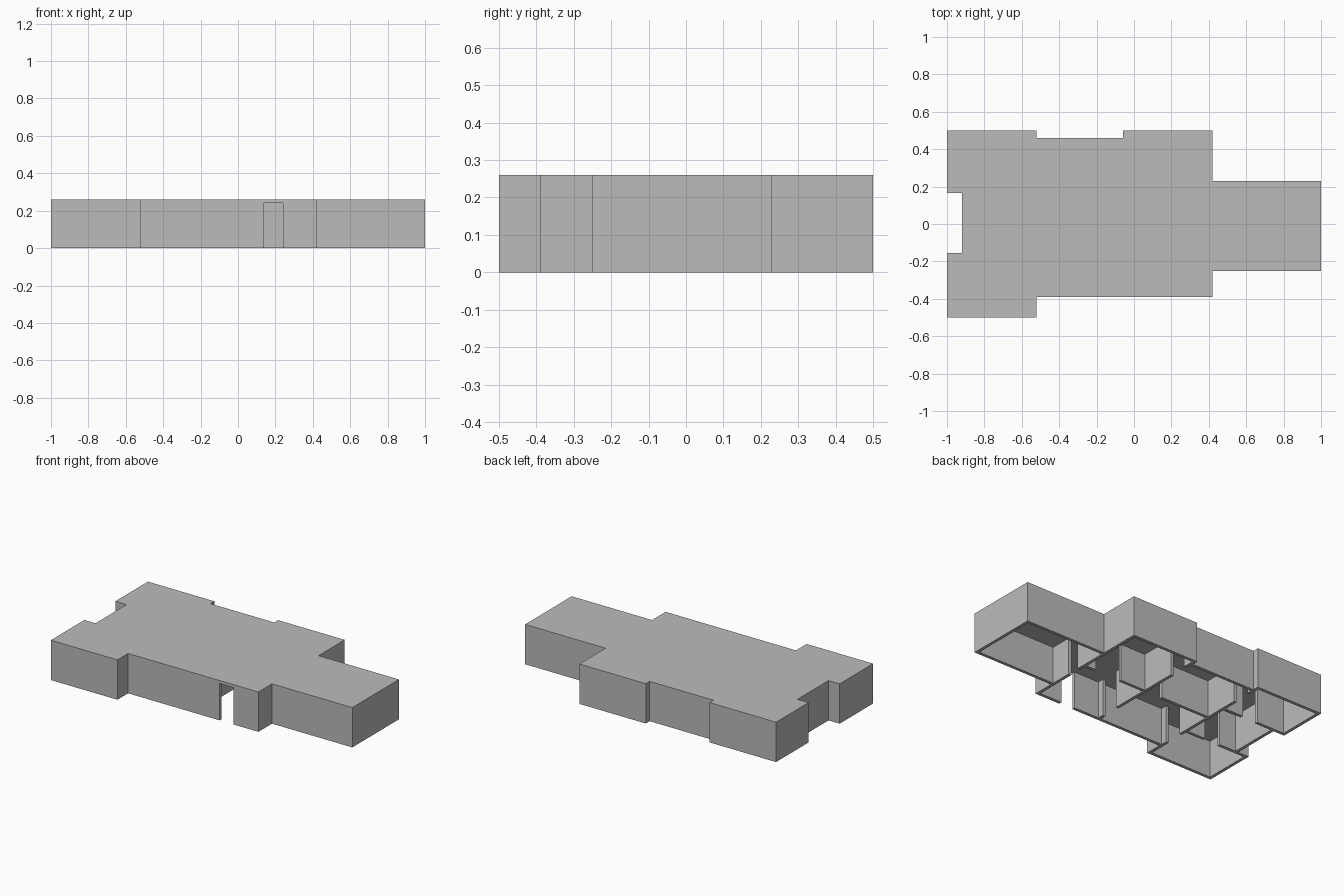
import bpy, bmesh

if "Cube" in bpy.data.objects:
    bpy.data.objects.remove(bpy.data.objects["Cube"])

H = 0.26          # full height
CEIL = 0.24       # underside of roof slab

grey = bpy.data.materials.new("plain_grey")
grey.diffuse_color = (0.5, 0.5, 0.5, 1)
grey.use_nodes = True
grey.node_tree.nodes["Principled BSDF"].inputs["Base Color"].default_value = grey.diffuse_color

# Building shell: footprint extruded to full height
outline = [(-1, -.5), (-.52, -.5), (-.52, -.39), (.42, -.39), (.42, -.25), (1, -.25),
           (1, .23), (.42, .23), (.42, .5), (-.06, .5), (-.06, .46), (-.52, .46),
           (-.52, .5), (-1, .5), (-1, .165), (-.92, .165), (-.92, -.155), (-1, -.155)]
bm = bmesh.new()
base = bm.faces.new([bm.verts.new((x, y, 0)) for x, y in outline])
ext = bmesh.ops.extrude_face_region(bm, geom=[base])
bmesh.ops.translate(bm, vec=(0, 0, H), verts=[v for v in ext["geom"] if isinstance(v, bmesh.types.BMVert)])
bmesh.ops.recalc_face_normals(bm, faces=bm.faces)
mesh = bpy.data.meshes.new("building_shell")
bm.to_mesh(mesh)
bm.free()
mesh.materials.append(grey)
shell = bpy.data.objects.new("building_shell", mesh)
bpy.context.collection.objects.link(shell)

# Rooms, open underneath: x0, x1, y0, y1
rooms = [(-.98, -.54, .185, .48),      # north-west room
         (-.98, -.54, -.48, -.175),    # south-west room
         (-.90, -.54, -.155, .165),    # west passage
         (-.52, -.06, .05, .44),       # middle north room
         (-.52, -.06, -.37, .03),      # middle south room
         (-.04, .40, .05, .48),        # north-east room
         (-.04, .40, -.37, .03),       # entrance hall
         (.42, .98, -.23, .21)]        # east room

# Doorways, cut through the walls up to the ceiling
doors = [(.14, .24, -.45, -.30),       # front entrance
         (.37, .45, -.09, -.01),       # hall to east room
         (.14, .33, 0, .08),           # hall to north-east room
         (-.17, -.06, 0, .08)]         # between middle rooms
for x in (-.05, -.53):
    doors += [(x - .04, x + .04, -.33, -.21), (x - .04, x + .04, .285, .405)]
for y in (-.165, .175):
    doors.append((-.78, -.67, y - .04, y + .04))


def cut(name, x0, x1, y0, y1):
    """Subtract a box reaching from below the shell to the ceiling."""
    z0 = -.1
    bpy.ops.mesh.primitive_cube_add(size=1, location=((x0 + x1) / 2, (y0 + y1) / 2, (z0 + CEIL) / 2))
    box = bpy.context.object
    box.name = name
    box.scale = (x1 - x0, y1 - y0, CEIL - z0)
    box.hide_render = True
    mod = shell.modifiers.new(name, "BOOLEAN")
    mod.operation = "DIFFERENCE"
    mod.solver = "EXACT"
    mod.object = box
    bpy.context.view_layer.objects.active = shell
    bpy.ops.object.modifier_apply(modifier=name)
    bpy.data.objects.remove(box)


for r in rooms:
    cut("room_cutter", *r)
for d in doors:
    cut("doorway_cutter", *d)
